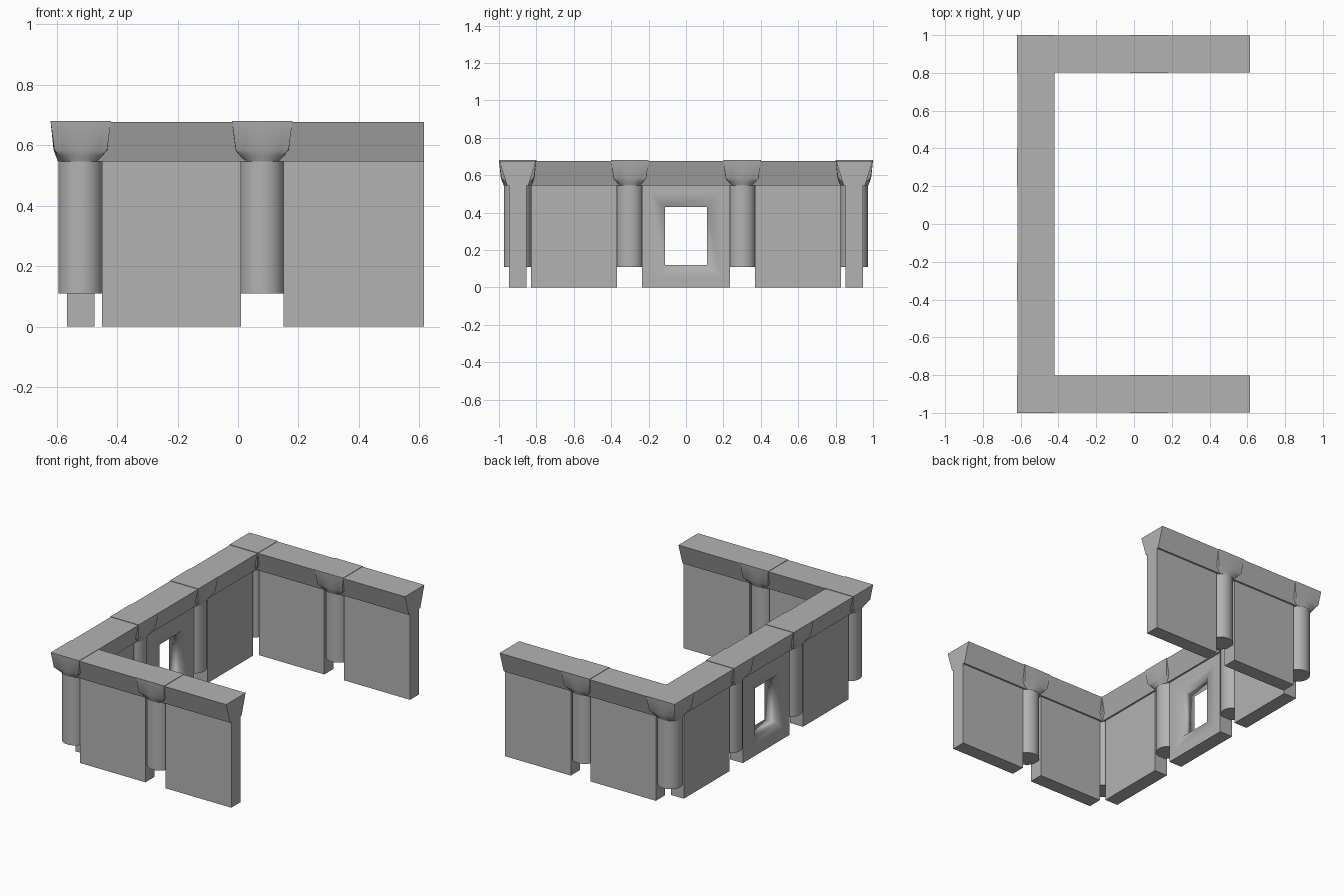
import bpy, bmesh, math
from mathutils import Vector

if "Cube" in bpy.data.objects:
    bpy.data.objects.remove(bpy.data.objects["Cube"], do_unlink=True)

stone = bpy.data.materials.new("grey stone")
stone.use_nodes = True
grey = (0.45, 0.45, 0.45, 1)
stone.diffuse_color = grey
stone.node_tree.nodes["Principled BSDF"].inputs["Base Color"].default_value = grey

SIDE_X, END_Y = -0.52, 0.9       # wall centrelines
MID_X, MID_Y = 0.08, 0.3         # intermediate pillars
OPEN_X = 0.615                   # free ends of the two wings
HALF, REACH = 0.046, 0.07        # wall half thickness, pillar to panel end
BEAM_Z, TOP = 0.545, 0.68


def loft(name, rings, closed=False):
    """Skin matching rings of points; cap the ends, or join last to first."""
    bm = bmesh.new()
    loops = [[bm.verts.new(p) for p in ring] for ring in rings]
    pairs = list(zip(loops, loops[1:]))
    if closed:
        pairs.append((loops[-1], loops[0]))
    else:
        bm.faces.new(loops[0])
        bm.faces.new(loops[-1])
    n = len(loops[0])
    for a, b in pairs:
        for i in range(n):
            j = (i + 1) % n
            bm.faces.new((a[i], a[j], b[j], b[i]))
    bmesh.ops.recalc_face_normals(bm, faces=bm.faces)
    mesh = bpy.data.meshes.new(name)
    bm.to_mesh(mesh)
    bm.free()
    mesh.materials.append(stone)
    obj = bpy.data.objects.new(name, mesh)
    bpy.context.collection.objects.link(obj)
    return obj


def smooth(obj, degrees):
    bpy.ops.object.select_all(action="DESELECT")
    obj.select_set(True)
    bpy.context.view_layer.objects.active = obj
    bpy.ops.object.shade_smooth_by_angle(angle=math.radians(degrees))


def run(name, start, end, section):
    """Extrude a (offset, height) section along a straight ground line."""
    a, b = Vector((*start, 0)), Vector((*end, 0))
    across = Vector((0, 0, 1)).cross((b - a).normalized())
    return loft(name, [[p + across * o + Vector((0, 0, z)) for o, z in section]
                       for p in (a, b)])


def wall_panel(name, start, end):
    run(name, start, end, [(-HALF, 0), (HALF, 0), (HALF, 0.555), (-HALF, 0.555)])


def beam(name, start, end):
    run(name, start, end, [(-0.057, BEAM_Z), (0.057, BEAM_Z),
                           (0.098, TOP - 0.003), (-0.098, TOP - 0.003)])


def rounded_ring(cx, cy, z, half, squareness, n=32):
    """Ring blending from a circle (0) to a square (1)."""
    ring = []
    for i in range(n):
        t = 2 * math.pi * i / n
        c, s = math.cos(t), math.sin(t)
        r = half * (1 + squareness * (1 / max(abs(c), abs(s)) - 1))
        ring.append((cx + r * c, cy + r * s, z))
    return ring


def pillar(name, cx, cy):
    shaft = loft(name, [rounded_ring(cx, cy, z, 0.074, 0) for z in (0.11, 0.55)])
    smooth(shaft, 40)
    # Capital flares from the round shaft to a square top
    steps = [(BEAM_Z, 0.075, 0), (0.565, 0.083, 0.5),
             (0.585, 0.09, 0.9), (TOP, 0.1, 1)]
    capital = loft(name + "_capital", [rounded_ring(cx, cy, *s) for s in steps])
    smooth(capital, 40)


def window_panel(name, x, y_half):
    """Wall panel with a softly shaded window opening right through it."""
    def rect(d, y, z0, z1):
        return [(x + d, -y, z0), (x + d, y, z0), (x + d, y, z1), (x + d, -y, z1)]
    shapes = [(y_half, 0, 0.555), (0.19, 0.055, 0.5), (0.112, 0.12, 0.43)]
    rings = [rect(HALF, *s) for s in shapes] + [rect(-HALF, *s) for s in shapes[::-1]]
    obj = loft(name, rings, closed=True)
    for poly in obj.data.polygons:      # outer rim stays flat
        poly.use_smooth = max(abs(poly.center.y), abs(poly.center.z - 0.28)) < 0.22
    for edge in obj.data.edges:         # crisp outer outline
        a, b = (obj.data.vertices[i].co for i in edge.vertices)
        edge.use_edge_sharp = abs(a.y) > 0.2 and abs(b.y) > 0.2


# Two wings, front and back
for side, y in (("front", -END_Y), ("back", END_Y)):
    wall_panel(side + "_inner_panel", (SIDE_X + REACH, y), (MID_X - REACH, y))
    wall_panel(side + "_outer_panel", (MID_X + REACH, y), (OPEN_X, y))
    beam(side + "_beam", (SIDE_X, y), (OPEN_X, y))
    pillar(side + "_corner_pillar", SIDE_X, y)
    pillar(side + "_wing_pillar", MID_X, y)
    # Long side wall half
    s = math.copysign(1, y)
    wall_panel(side + "_side_panel", (SIDE_X, s * (END_Y - REACH)),
               (SIDE_X, s * (MID_Y + REACH)))
    pillar(side + "_side_pillar", SIDE_X, s * MID_Y)

beam("side_beam", (SIDE_X, -END_Y), (SIDE_X, END_Y))
window_panel("window_panel", SIDE_X, MID_Y - REACH + 0.006)
